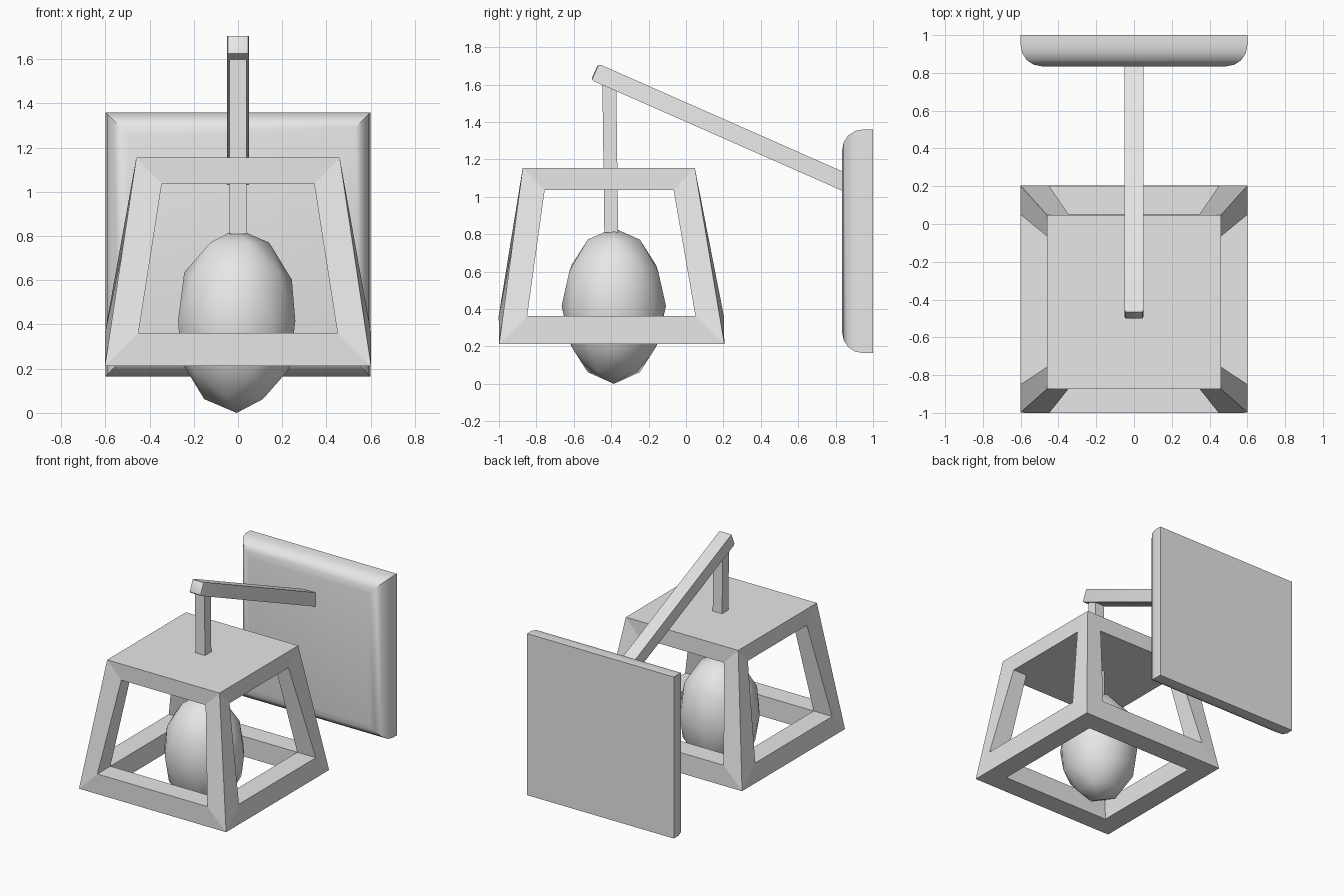
import bpy, bmesh, math
from mathutils import Vector, Matrix

if "Cube" in bpy.data.objects:
    bpy.data.objects.remove(bpy.data.objects["Cube"])

grey = bpy.data.materials.new("plain_grey")
grey.use_nodes = True
colour = (0.8, 0.8, 0.8, 1)
grey.diffuse_color = colour
grey.node_tree.nodes["Principled BSDF"].inputs["Base Color"].default_value = colour


def finish(name, bm, smooth=False):
    """Turn a bmesh into a named grey object."""
    bmesh.ops.recalc_face_normals(bm, faces=bm.faces)
    mesh = bpy.data.meshes.new(name)
    bm.to_mesh(mesh)
    bm.free()
    mesh.materials.append(grey)
    obj = bpy.data.objects.new(name, mesh)
    bpy.context.collection.objects.link(obj)
    if smooth:
        bpy.ops.object.select_all(action='DESELECT')
        obj.select_set(True)
        bpy.context.view_layer.objects.active = obj
        bpy.ops.object.shade_smooth_by_angle(angle=math.radians(smooth))
    return obj


def box(size, centre):
    bm = bmesh.new()
    bmesh.ops.create_cube(bm, size=1)
    bmesh.ops.scale(bm, vec=size, verts=bm.verts)
    bmesh.ops.translate(bm, vec=centre, verts=bm.verts)
    return bm


def bevel_front(bm, offset, segments):
    """Round the edges around the face that looks towards -y."""
    front = min(bm.faces, key=lambda f: f.calc_center_median().y)
    bmesh.ops.bevel(bm, geom=list(front.edges), offset=offset, segments=segments,
                    profile=0.5, affect='EDGES')


# Wall plate: only the rim of its front is rounded
plate = box((1.2, 0.165, 1.195), (0, 0.9175, 0.7625))
bevel_front(plate, 0.11, 4)
finish("wall_plate", plate, 35)

# Sloping arm from the plate out over the shade
start, end = Vector((0, -0.4885, 1.668)), Vector((0, 0.87, 1.069))
length = (end - start).length
slope = math.atan2(end.z - start.z, end.y - start.y)
arm = box((0.098, length, 0.095), (0, length / 2, 0))
bevel_front(arm, 0.016, 2)
arm.transform(Matrix.Translation(start) @ Matrix.Rotation(slope, 4, 'X'))
finish("arm", arm, 35)

# Hanging stem, leaning very slightly
stem = box((0.077, 0.074, 0.81), (0, -0.405, 1.215))
for v in stem.verts:
    v.co.y -= (v.co.z - 1.215) * 0.013
finish("stem", stem)

# Bulb: stretched low-poly ball
bulb = bmesh.new()
bmesh.ops.create_icosphere(bulb, subdivisions=2, radius=1)
bmesh.ops.scale(bulb, vec=(0.279, 0.279, 0.4165), verts=bulb.verts)
bmesh.ops.translate(bulb, vec=(-0.006, -0.386, 0.4165), verts=bulb.verts)
finish("bulb", bulb, 60)

# Lantern frame: tapered box with an open floor and four windows
low, sill, lintel, high = 0.212, 0.362, 1.035, 1.155
wide, narrow = 0.602, 0.46           # outer half widths
hole_low, hole_high = 0.45, 0.345    # opening half widths
shade = bmesh.new()


def face(points, turn):
    corners = []
    for p in points:
        q = turn @ Vector(p)
        q.y -= 0.397 + 0.016 * (q.z - low) / (high - low)
        corners.append(shade.verts.new(q))
    shade.faces.new(corners)


for side in range(4):
    turn = Matrix.Rotation(side * math.pi / 2, 3, 'Z')
    outer = [(-wide, -wide, low), (wide, -wide, low),
             (narrow, -narrow, high), (-narrow, -narrow, high)]
    window = [(-hole_low, -wide, sill), (hole_low, -wide, sill),
              (hole_high, -narrow, lintel), (-hole_high, -narrow, lintel)]
    inner = [(-hole_low, -hole_low, sill), (hole_low, -hole_low, sill),
             (hole_high, -hole_high, lintel), (-hole_high, -hole_high, lintel)]
    floor = [(x, y, low) for x, y, z in inner[:2]]
    for i in range(4):
        j = (i + 1) % 4
        face((outer[i], outer[j], window[j], window[i]), turn)   # rails and posts
        face((window[i], window[j], inner[j], inner[i]), turn)   # window reveals
    face((outer[0], outer[1], floor[1], floor[0]), turn)         # underside
    face((floor[0], floor[1], inner[1], inner[0]), turn)         # floor opening

# Roof and ceiling
for half, z in ((narrow, high), (hole_high, lintel)):
    face([(-half, -half, z), (half, -half, z), (half, half, z), (-half, half, z)],
         Matrix.Identity(3))
bmesh.ops.remove_doubles(shade, verts=shade.verts, dist=0.0005)
finish("lantern_frame", shade)
